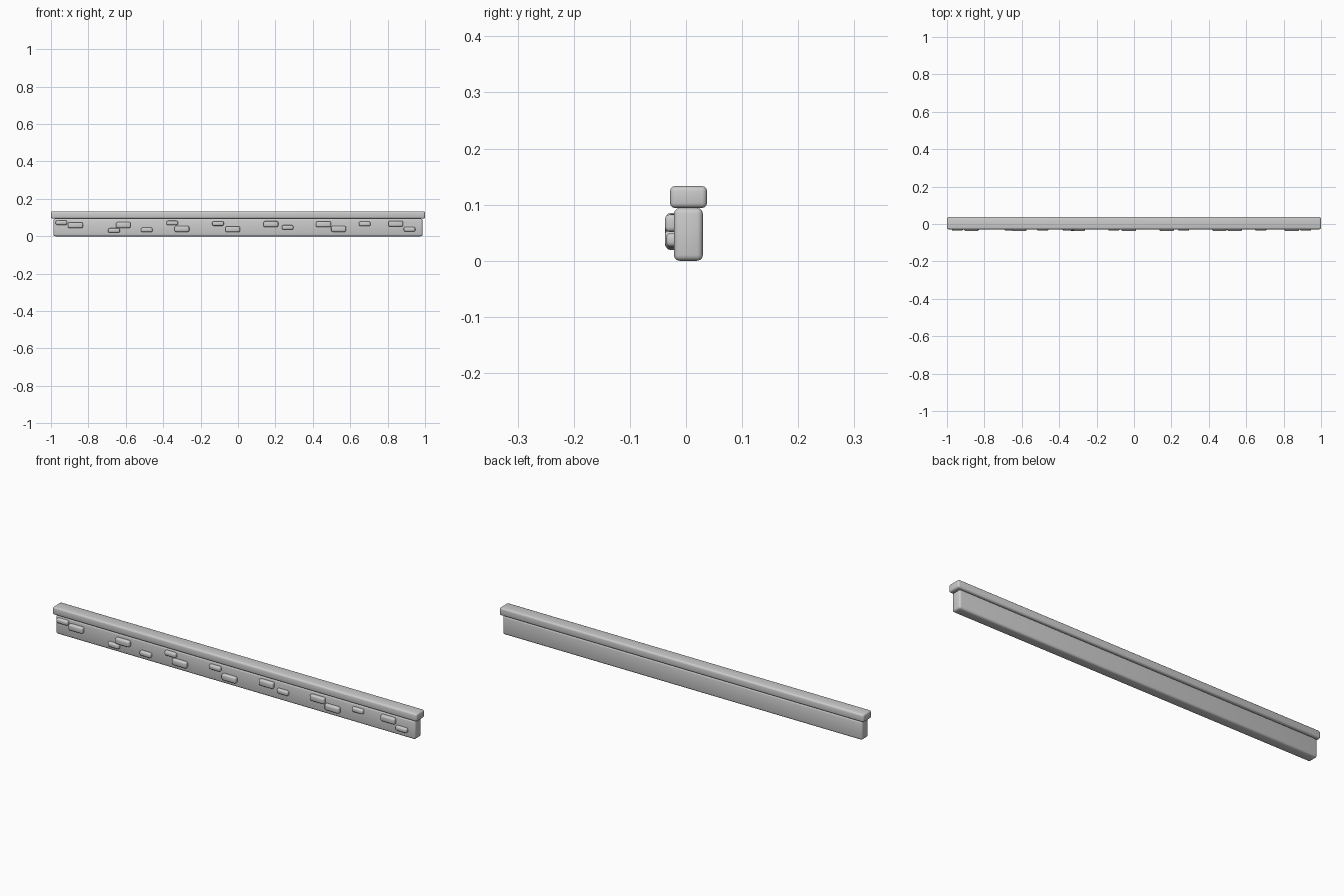
import bpy, math

if "Cube" in bpy.data.objects:
    bpy.data.objects.remove(bpy.data.objects["Cube"])


def rounded_box(name, lo, hi, radius):
    size = [b - a for a, b in zip(lo, hi)]
    bpy.ops.mesh.primitive_cube_add(size=1, location=[(a + b) / 2 for a, b in zip(lo, hi)])
    ob = bpy.context.object
    ob.name = name
    ob.scale = size
    bpy.ops.object.transform_apply(location=False, rotation=False, scale=True)
    bevel = ob.modifiers.new("rounded_edges", 'BEVEL')
    bevel.width = radius
    bevel.segments = 3
    bpy.ops.object.modifier_apply(modifier=bevel.name)
    bpy.ops.object.shade_smooth_by_angle(angle=math.radians(40))
    return ob


# Wall body and overhanging cap
rounded_box("wall", (-0.987, -0.0215, 0), (0.987, 0.030, 0.094), 0.010)
rounded_box("cap", (-1.0, -0.0285, 0.094), (1.0, 0.0375, 0.133), 0.009)

# Raised bricks on the front: centre x, centre z
LARGE = [(-0.869, 0.059), (-0.613, 0.060), (-0.300, 0.039), (-0.028, 0.037), (0.176, 0.065),
         (0.457, 0.064), (0.538, 0.039), (0.844, 0.067)]
SMALL = [(-0.944, 0.073), (-0.663, 0.031), (-0.488, 0.034), (-0.351, 0.071), (-0.107, 0.068),
         (0.265, 0.047), (0.677, 0.066), (0.917, 0.037)]
for kind, spots, w, h, front in (("large", LARGE, 0.079, 0.031, -0.0375),
                                 ("small", SMALL, 0.062, 0.024, -0.0355)):
    for i, (x, z) in enumerate(spots):
        rounded_box(f"{kind}_brick_{i + 1}", (x - w / 2, front, z - h / 2),
                    (x + w / 2, -0.013, z + h / 2), 0.008)
